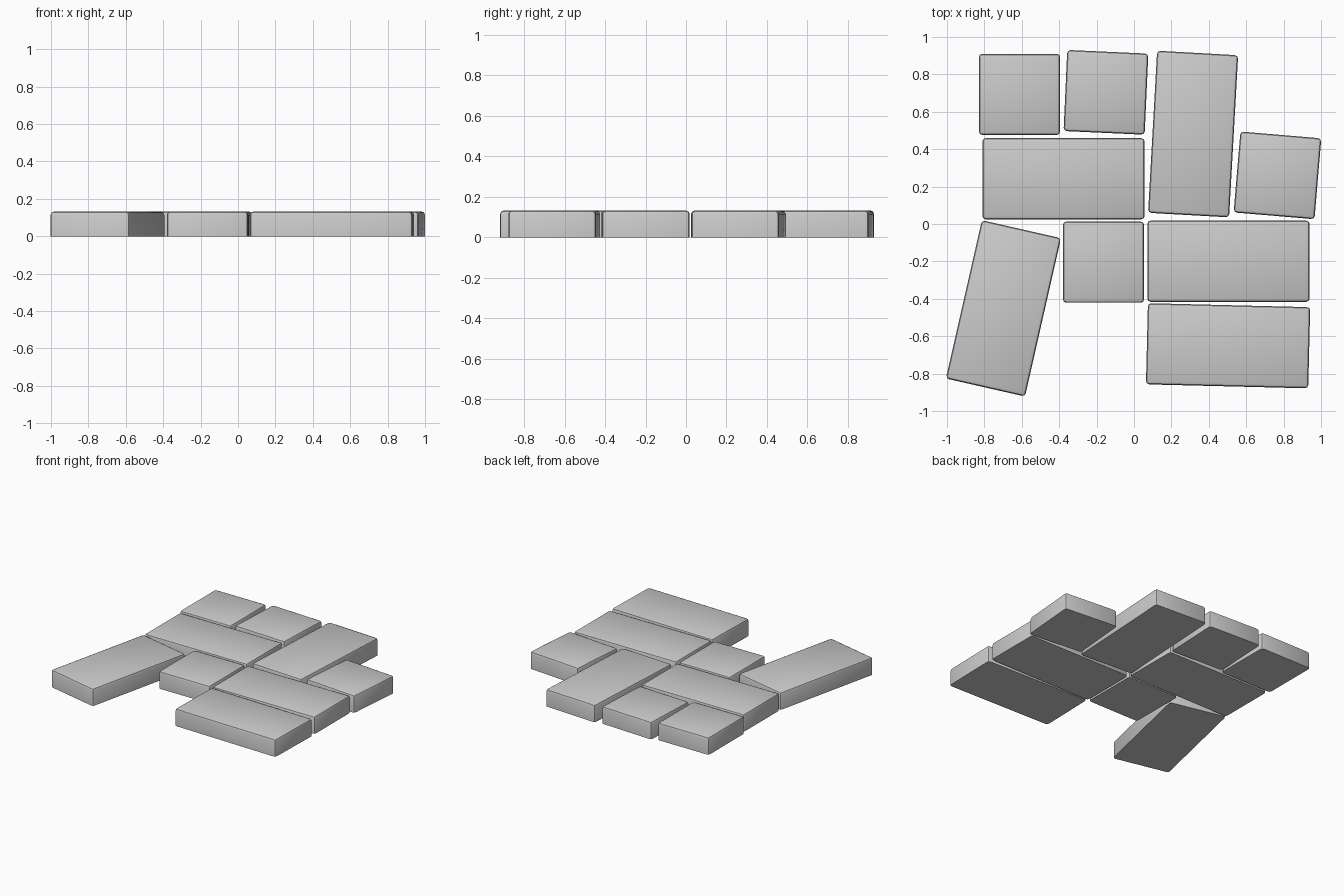
import bpy, bmesh
from math import radians
from mathutils import Matrix

if "Cube" in bpy.data.objects:
    bpy.data.objects.remove(bpy.data.objects["Cube"])

S, L, H = 0.434, 0.868, 0.132   # short side, long side, thickness


def paver(name, x, y, w, d, deg=0.0):
    bm = bmesh.new()
    bmesh.ops.create_cube(bm, size=1, matrix=Matrix.Translation((0, 0, H / 2))
                          @ Matrix.Diagonal((w, d, H, 1)))
    # round the upright corners and the top rim, keep the underside sharp
    edges = [e for e in bm.edges if max(v.co.z for v in e.verts) > H / 2]
    bmesh.ops.bevel(bm, geom=edges, offset=0.018, segments=2, profile=0.5,
                    affect='EDGES', clamp_overlap=True)
    mesh = bpy.data.meshes.new(name)
    bm.to_mesh(mesh)
    bm.free()
    ob = bpy.data.objects.new(name, mesh)
    bpy.context.collection.objects.link(ob)
    ob.location = (x, y, 0)
    ob.rotation_euler.z = radians(deg)
    bpy.context.view_layer.objects.active = ob
    ob.select_set(True)


# square pavers
for i, (x, y, a) in enumerate([(-0.612, 0.693, 0), (-0.15, 0.704, -2.6),
                               (0.767, 0.26, -4.8), (-0.163, -0.204, 0)]):
    paver(f"square_paver_{i + 1}", x, y, S, S, a)

# pavers laid crosswise
for i, (x, y, a) in enumerate([(-0.377, 0.242, 0), (0.505, -0.199, 0),
                               (0.503, -0.651, -1.4)]):
    paver(f"wide_paver_{i + 1}", x, y, L, S, a)

# pavers laid lengthwise, the last one kicked out of line
for i, (x, y, a) in enumerate([(0.316, 0.481, -3.2), (-0.698, -0.451, -12.8)]):
    paver(f"long_paver_{i + 1}", x, y, S, L, a)

bpy.ops.object.shade_smooth_by_angle(angle=radians(30))
